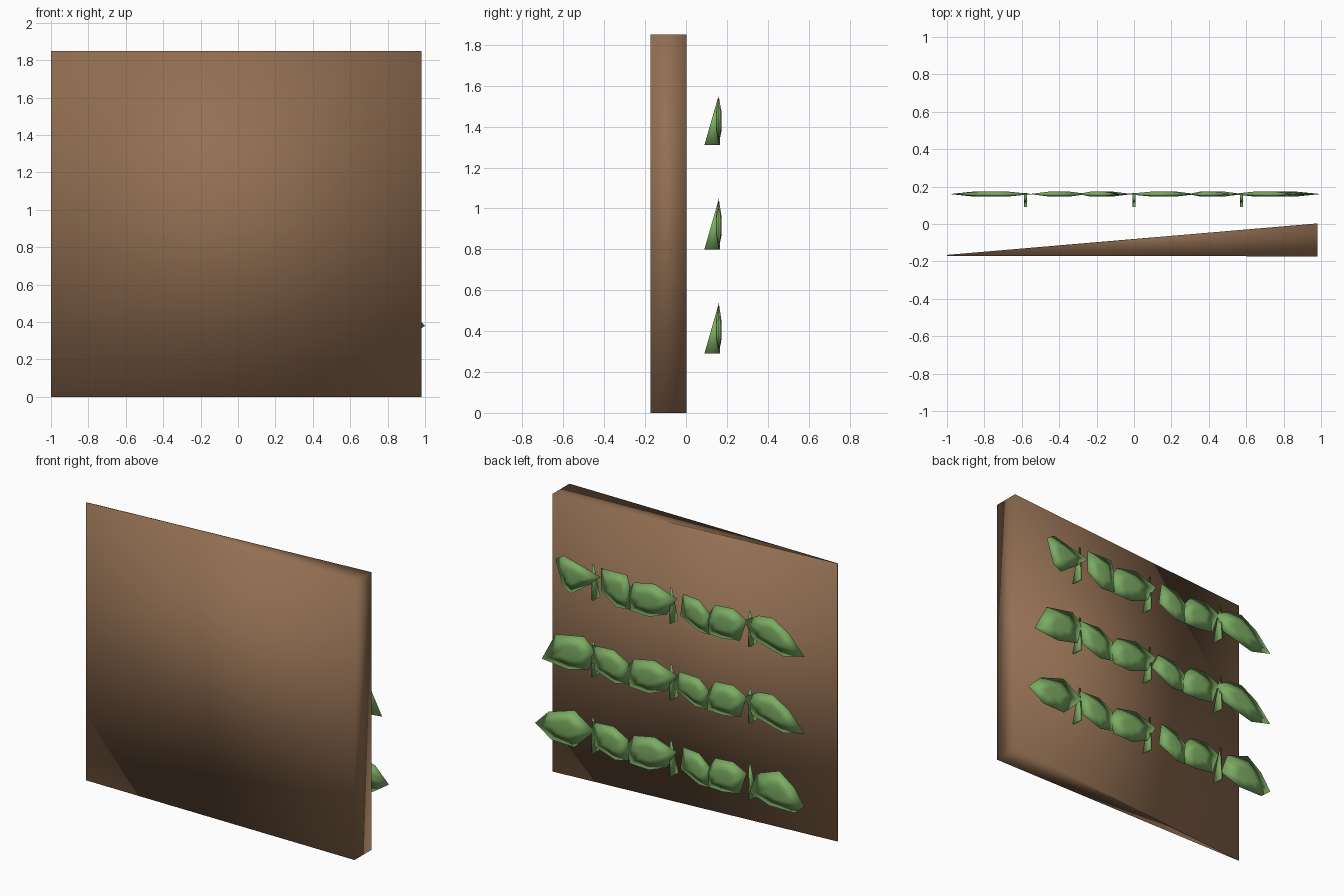
import bpy, bmesh
from mathutils import Vector

if "Cube" in bpy.data.objects:
    bpy.data.objects.remove(bpy.data.objects["Cube"])


def material(name, color):
    m = bpy.data.materials.new(name)
    m.diffuse_color = (*color, 1)
    m.use_nodes = True
    m.node_tree.nodes["Principled BSDF"].inputs["Base Color"].default_value = m.diffuse_color
    return m


BROWN = material("bark_brown", (0.29, 0.16, 0.085))
GREEN = material("leaf_green", (0.20, 0.41, 0.125))


def finish(name, bm, mat):
    bmesh.ops.recalc_face_normals(bm, faces=bm.faces)
    mesh = bpy.data.meshes.new(name)
    bm.to_mesh(mesh)
    bm.free()
    mesh.materials.append(mat)
    mesh.shade_smooth()
    ob = bpy.data.objects.new(name, mesh)
    bpy.context.collection.objects.link(ob)
    return ob


def prism(name, profile, offset, mat):
    """Extrude a closed profile of points along an offset."""
    bm = bmesh.new()
    face = bm.faces.new([bm.verts.new(p) for p in profile])
    ext = bmesh.ops.extrude_face_region(bm, geom=[face])
    moved = [v for v in ext["geom"] if isinstance(v, bmesh.types.BMVert)]
    bmesh.ops.translate(bm, verts=moved, vec=Vector(offset))
    return finish(name, bm, mat)


def leaf(name, outline, base, y=0.16, bulge=0.013, inner=0.36):
    """Pillow-shaped leaf: sharp rim with a raised middle on both sides."""
    bm = bmesh.new()
    pts = [Vector((x, y, base + z)) for x, z in outline]
    mid = sum(pts, Vector()) / len(pts)
    rim = [bm.verts.new(p) for p in pts]
    n = len(rim)
    for side in (-1, 1):
        lift = Vector((0, side * bulge, 0))
        ring = [bm.verts.new(mid.lerp(p, inner) + lift) for p in pts]
        for i in range(n):
            j = (i + 1) % n
            bm.faces.new((rim[i], rim[j], ring[j], ring[i]))
        bm.faces.new(ring)
    return finish(name, bm, GREEN)


# Wedge-shaped backing panel, thin on the left and thick on the right
prism("panel", [(-1, -0.17, 0), (0.98, -0.173, 0), (0.98, 0.003, 0), (-1, -0.165, 0)],
      (0, 0, 1.85), BROWN)

# Leaf outlines: x, height above the bottom of the row
END_RIGHT = [
    [(1.0, .09), (.90, .19), (.71, .25), (.56, .15), (.71, .005), (.88, .01)],
    [(.95, .02), (.85, .21), (.64, .25), (.56, .18), (.60, .04), (.76, 0)],
    [(.85, .20), (.79, .24), (.515, .17), (.60, .095), (.735, 0), (.795, .03)],
]
LEAF_B = [(.58, .21), (.42, .22), (.31, .16), (.31, .02), (.41, 0), (.56, .05)]
LEAF_B_TOP = [(.515, .23), (.32, .235), (.29, .12), (.29, .01), (.40, 0), (.515, .08)]
LEAF_C = [(.335, .11), (.27, .20), (.12, .23), (-.045, .175), (.03, .05), (.16, 0), (.30, .005)]
LEAF_D = [(-.01, .09), (-.065, .205), (-.21, .20), (-.29, .13), (-.27, .01), (-.18, .005)]
LEAF_D_EDGE = [(-.09, .22), (-.21, .21), (-.30, .13), (-.29, 0), (-.21, 0), (-.07, .07)]
LEAF_E = [(-.25, .10), (-.33, .21), (-.46, .22), (-.56, .17), (-.51, .02), (-.38, 0), (-.27, .005)]
END_LEFT = [(-.54, .165), (-.65, .225), (-.75, .235), (-.87, .165), (-.985, .04), (-.83, 0), (-.60, .06)]
END_LEFT_LOW = [(-.58, .05), (-.63, .19), (-.80, .25), (-.91, .17), (-.985, .06), (-.91, 0), (-.73, 0)]

for row, base in enumerate((0.29, 0.80, 1.31)):
    leaves = [END_RIGHT[row],
              LEAF_B_TOP if row == 2 else LEAF_B,
              LEAF_C,
              LEAF_D if row == 1 else LEAF_D_EDGE,
              LEAF_E,
              END_LEFT_LOW if row == 0 else END_LEFT]
    for i, outline in enumerate(leaves):
        leaf(f"leaf_{row}_{i}", outline, base)
    # Thin tapering stems between the leaf pairs
    for i, x in enumerate((-0.58, 0.0, 0.575)):
        prism(f"stem_{row}_{i}",
              [(x - .007, .09, base), (x - .007, .166, base), (x - .007, .157, base + .235)],
              (.014, 0, 0), GREEN)
